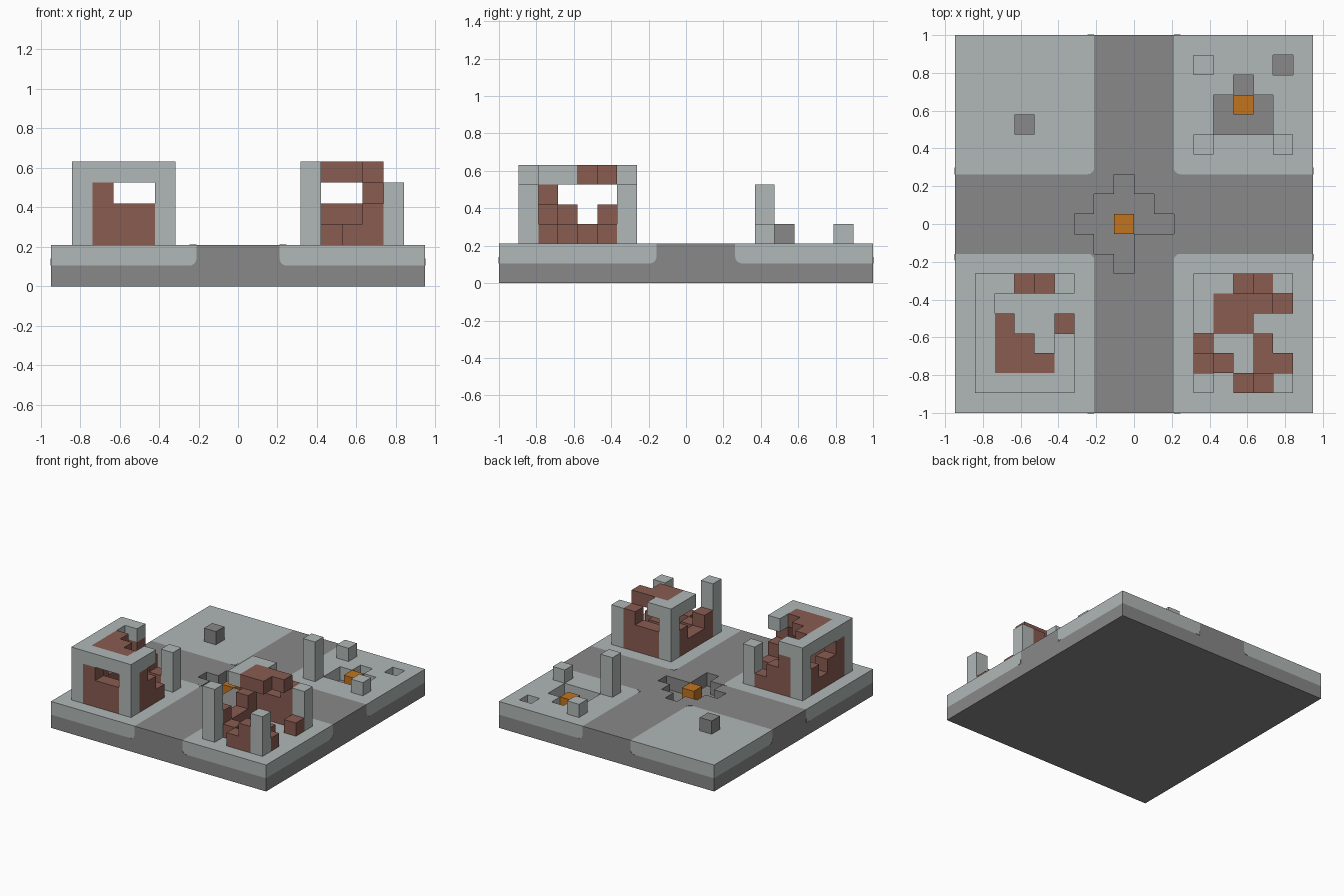
import bpy, bmesh, math
from mathutils import Vector

if "Cube" in bpy.data.objects:
    bpy.data.objects.remove(bpy.data.objects["Cube"], do_unlink=True)

CELL = 2 / 19          # block size
NX, NY = 18, 19        # blocks across the ground


def material(name, rgb):
    m = bpy.data.materials.new(name)
    m.use_nodes = True
    m.diffuse_color = (*rgb, 1)
    m.node_tree.nodes["Principled BSDF"].inputs["Base Color"].default_value = (*rgb, 1)
    return m


STONE = material("pale stone", (0.434, 0.479, 0.474))
ASPHALT = material("dark grey", (0.246, 0.246, 0.246))
BRICK = material("brick brown", (0.246, 0.106, 0.082))
ORANGE = material("orange", (0.533, 0.174, 0.0144))


def box(i0, i1, j0, j1, k0, k1):
    """Inclusive block ranges along x, y and z."""
    return {(i, j, k) for i in range(i0, i1 + 1)
            for j in range(j0, j1 + 1) for k in range(k0, k1 + 1)}


def column(i, j, layers, k=2):
    return box(i, i, j, j, k, k + layers - 1)


def columns(*items):
    return set().union(*(column(*it) for it in items))


parts = []


def part(name, mat, cells):
    parts.append((name, mat, cells))


def finish(name, mat, bm):
    mesh = bpy.data.meshes.new(name)
    bm.to_mesh(mesh)
    bm.free()
    mesh.materials.append(mat)
    bpy.context.collection.objects.link(bpy.data.objects.new(name, mesh))


def build(name, mat, cells, filled):
    """Mesh the outer faces of a set of blocks."""
    bm = bmesh.new()
    verts = {}
    for c in sorted(cells):
        for a in range(3):
            u, v = (a + 1) % 3, (a + 2) % 3
            for s in (0, 1):
                n = list(c)
                n[a] += 2 * s - 1
                if tuple(n) in filled:
                    continue
                quad = []
                for du, dv in ((0, 0), (1, 0), (1, 1), (0, 1)):
                    p = list(c)
                    p[a] += s
                    p[u] += du
                    p[v] += dv
                    p = tuple(p)
                    if p not in verts:
                        verts[p] = bm.verts.new(((p[0] - NX / 2) * CELL,
                                                 (p[1] - NY / 2) * CELL, p[2] * CELL))
                    quad.append(verts[p])
                bm.faces.new(quad if s else quad[::-1])
    finish(name, mat, bm)


# Ground: base, crossing roads with a crater, four paved corners
crater = (box(8, 8, 7, 11, 1, 1) | box(6, 10, 9, 9, 1, 1)
          | box(7, 9, 10, 10, 1, 1) | box(7, 7, 8, 8, 1, 1))
pit = (box(13, 15, 14, 15, 1, 1) | column(14, 16, 1, 1) | column(16, 17, 1, 1))
roads = box(7, 10, 0, 18, 1, 1) | box(0, 17, 8, 11, 1, 1)
part("base", ASPHALT, box(0, 17, 0, 18, 0, 0))
part("crossroads", ASPHALT, roads - crater)
part("pavement", STONE, box(0, 17, 0, 18, 1, 1) - roads - pit)
part("crater_ember", ORANGE, column(8, 9, 1, 1))
part("pit_ember", ORANGE, column(14, 15, 1, 1))

# Loose blocks and the lone pillar on the back corners
part("grey_block", ASPHALT, column(3, 14, 1))
part("back_pillars", STONE, columns((12, 13, 3), (12, 17, 1), (16, 13, 1)))

# Left ruin: stone frame, brick walls, broken roof
part("left_ruin_frame", STONE,
     columns((1, 1, 4), (5, 1, 4), (1, 6, 4), (5, 6, 3))
     | box(1, 5, 1, 1, 5, 5) | box(1, 1, 1, 6, 5, 5)
     | box(5, 5, 1, 3, 5, 5) | box(1, 2, 6, 6, 5, 5))
part("left_ruin_front_wall", BRICK, columns((2, 1, 3), (3, 1, 2), (4, 1, 2)))
part("left_ruin_back_wall", BRICK, columns((2, 6, 3), (3, 6, 2), (4, 6, 1)))
for side, i in (("outer", 1), ("inner", 5)):
    wall = columns((i, 2, 3), (i, 3, 2), (i, 4, 1))
    if side == "outer":
        wall |= column(i, 5, 2)
    part("left_ruin_%s_wall" % side, BRICK, wall)
part("left_ruin_roof", BRICK,
     box(2, 2, 2, 4, 5, 5) | box(3, 3, 2, 3, 5, 5) | column(4, 2, 1, 5))

# Right ruin: broken frame, low walls, roof remnant, rubble
part("right_ruin_frame", STONE,
     columns((12, 1, 4), (16, 1, 3), (12, 6, 4), (16, 6, 3))
     | box(12, 12, 4, 6, 5, 5) | column(13, 6, 1, 5))
part("right_ruin_front_wall", BRICK, columns((14, 1, 1), (15, 1, 2)))
part("right_ruin_back_wall", BRICK, columns((13, 6, 2), (14, 6, 2), (15, 6, 3)))
part("right_ruin_inner_wall", BRICK,
     columns((12, 2, 2), (12, 3, 1), (12, 4, 1), (12, 5, 2)))
part("right_ruin_outer_wall", BRICK, columns((16, 2, 1), (16, 5, 1)))
part("right_ruin_roof", BRICK, box(13, 15, 5, 5, 5, 5) | box(13, 14, 4, 4, 5, 5))
part("right_ruin_rubble", BRICK, columns((13, 2, 1), (15, 2, 1), (15, 3, 1)))

filled = set().union(*(cells for _, _, cells in parts))
for name, mat, cells in parts:
    build(name, mat, cells, filled)


# Rounded kerb corners, as thin plates
def fillet(bm, corner, u, v, n, r=0.035, thick=0.002):
    corner, u, v, n = map(Vector, (corner, u, v, n))
    centre = corner + (u + v) * r
    pts = [corner]
    for step in range(5):
        a = math.pi / 2 * step / 4
        pts.append(centre - u * r * math.sin(a) - v * r * math.cos(a))
    face = bm.faces.new([bm.verts.new(p) for p in pts])
    ext = bmesh.ops.extrude_face_region(bm, geom=[face])["geom"]
    moved = [g for g in ext if isinstance(g, bmesh.types.BMVert)]
    bmesh.ops.translate(bm, verts=moved, vec=n * thick)


bm = bmesh.new()
half_x, half_y = NX / 2 * CELL, NY / 2 * CELL
road_x = 2 * CELL
road_y = {-1: -1.5 * CELL, 1: 2.5 * CELL}
for sx in (-1, 1):
    for sy in (-1, 1):
        x, y = sx * road_x, road_y[sy]
        fillet(bm, (x, sy * half_y, CELL), (sx, 0, 0), (0, 0, 1), (0, sy, 0))
        fillet(bm, (sx * half_x, y, CELL), (0, sy, 0), (0, 0, 1), (sx, 0, 0))
        fillet(bm, (x, y, 2 * CELL), (sx, 0, 0), (0, sy, 0), (0, 0, 1))
bmesh.ops.recalc_face_normals(bm, faces=bm.faces[:])
finish("kerb_corners", ASPHALT, bm)
